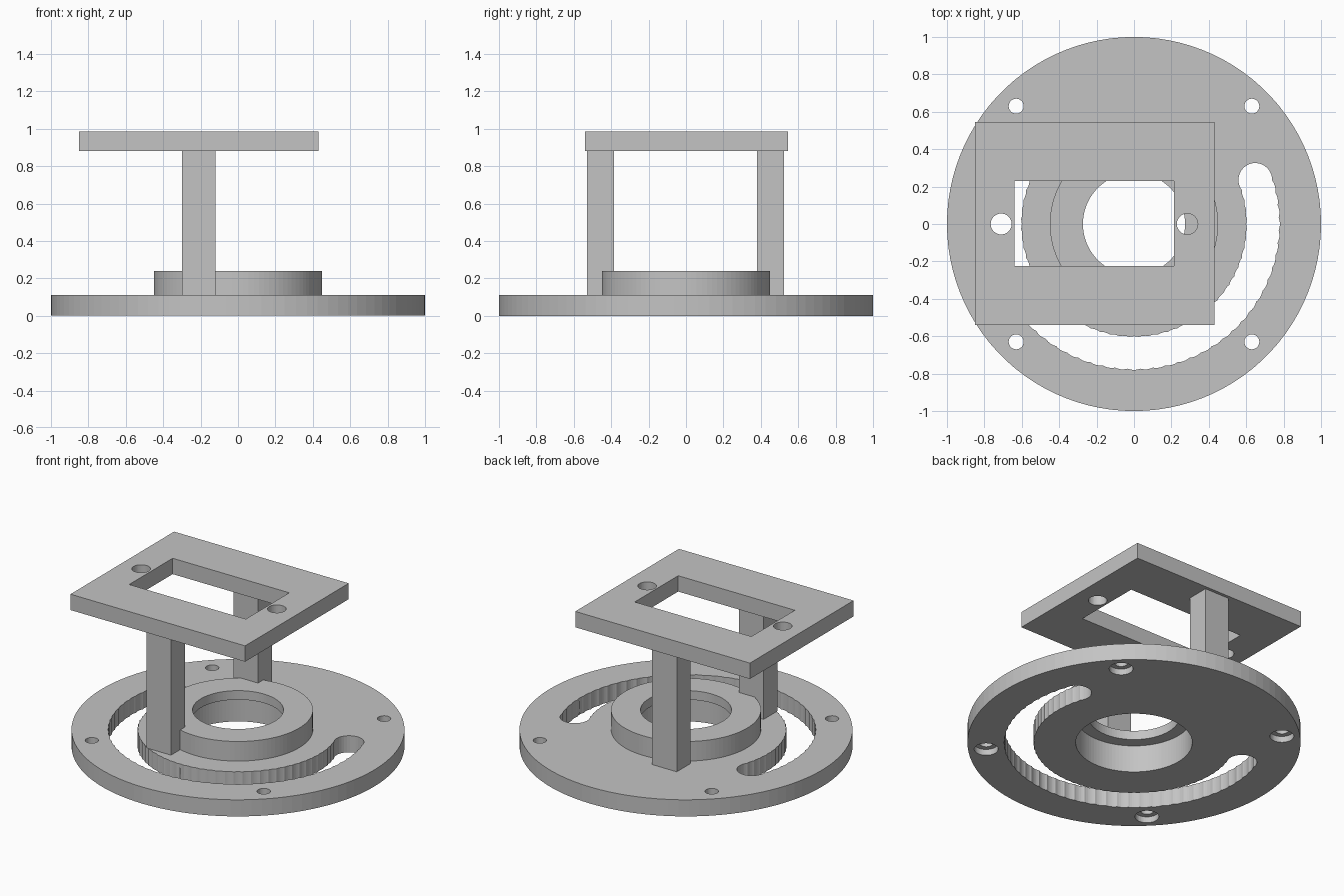
import bpy, bmesh
from math import sin, cos, pi, radians, sqrt

cube = bpy.data.objects.get("Cube")
if cube:
    bpy.data.objects.remove(cube, do_unlink=True)

GREY = (0.55, 0.55, 0.55, 1)
grey = bpy.data.materials.new("plain grey")
grey.use_nodes = True
grey.diffuse_color = GREY
grey.node_tree.nodes["Principled BSDF"].inputs["Base Color"].default_value = GREY


def add_object(name, bm):
    bmesh.ops.recalc_face_normals(bm, faces=bm.faces[:])
    mesh = bpy.data.meshes.new(name)
    bm.to_mesh(mesh)
    bm.free()
    mesh.materials.append(grey)
    obj = bpy.data.objects.new(name, mesh)
    bpy.context.collection.objects.link(obj)
    return obj


def prism(name, outline, z0, z1):
    """Extrude a flat outline from z0 up to z1."""
    bm = bmesh.new()
    face = bm.faces.new([bm.verts.new((x, y, z0)) for x, y in outline])
    top = bmesh.ops.extrude_face_region(bm, geom=[face])["geom"]
    verts = [v for v in top if isinstance(v, bmesh.types.BMVert)]
    bmesh.ops.translate(bm, verts=verts, vec=(0, 0, z1 - z0))
    return add_object(name, bm)


def box(name, x0, x1, y0, y1, z0, z1):
    return prism(name, [(x0, y0), (x1, y0), (x1, y1), (x0, y1)], z0, z1)


def cylinder(name, x, y, r, z0, z1, n=40):
    ring = [(x + r * cos(2 * pi * i / n), y + r * sin(2 * pi * i / n)) for i in range(n)]
    return prism(name, ring, z0, z1)


def lathe(name, profile, n=100):
    """Revolve a closed (radius, height) profile about the z axis."""
    bm = bmesh.new()
    rings = [[bm.verts.new((r * cos(2 * pi * i / n), r * sin(2 * pi * i / n), z))
              for r, z in profile] for i in range(n)]
    for i in range(n):
        a, b = rings[i], rings[(i + 1) % n]
        for j in range(len(profile)):
            k = (j + 1) % len(profile)
            bm.faces.new((a[j], b[j], b[k], a[k]))
    return add_object(name, bm)


def cut(target, cutters):
    """Subtract the cutters, then discard them."""
    for cutter in cutters:
        cutter.hide_render = True
        mod = target.modifiers.new("cut", "BOOLEAN")
        mod.operation = "DIFFERENCE"
        mod.solver = "EXACT"
        mod.object = cutter
    bpy.context.view_layer.update()
    graph = bpy.context.evaluated_depsgraph_get()
    mesh = bpy.data.meshes.new_from_object(target.evaluated_get(graph))
    target.modifiers.clear()
    target.data = mesh
    for cutter in cutters:
        bpy.data.objects.remove(cutter, do_unlink=True)


def slot_outline(mid, r, start, end, step):
    """Arc slot with scalloped sides, as left by a row of drilled holes."""
    outer, inner = [], []
    parts = 6
    for i in range(int((end - start) / step) * parts + 1):
        offset = (i + parts // 2) % parts - parts // 2
        d = radians(offset * step / parts)
        a = radians(start + i * step / parts)
        reach = sqrt(r * r - (mid * sin(d)) ** 2)
        for side, sign in ((outer, 1), (inner, -1)):
            rad = mid * cos(d) + sign * reach
            side.append((rad * cos(a), rad * sin(a)))

    def cap(angle, first):
        cx, cy = mid * cos(radians(angle)), mid * sin(radians(angle))
        turns = [radians(angle + first + 180 * t / 16) for t in range(1, 16)]
        return [(cx + r * cos(t), cy + r * sin(t)) for t in turns]

    return outer + cap(end, 0) + inner[::-1] + cap(start, 180)


# Round base with raised hub and stepped bore
base = lathe("base_flange", [(0.35, 0), (1, 0), (1, 0.11), (0.45, 0.11),
                             (0.45, 0.24), (0.273, 0.24), (0.273, 0.18), (0.35, 0.18)])

# Curved slot and four counterbored screw holes
cutters = [prism("slot_cutter", slot_outline(0.69, 0.09, 160, 380, 5), -0.1, 0.2)]
for x in (-0.63, 0.63):
    for y in (-0.63, 0.63):
        cutters.append(cylinder("screw_cutter", x, y, 0.04, -0.1, 0.2))
        cutters.append(cylinder("head_cutter", x, y, 0.072, -0.1, 0.04))
cut(base, cutters)

# Two square posts
box("front_post", -0.3, -0.12, -0.53, -0.385, 0.11, 0.88)
box("back_post", -0.3, -0.12, 0.38, 0.525, 0.11, 0.88)

# Top mounting plate with window and two holes
plate = box("top_plate", -0.85, 0.43, -0.54, 0.545, 0.88, 0.985)
cut(plate, [box("window_cutter", -0.64, 0.215, -0.225, 0.23, 0.8, 1.1),
            cylinder("left_hole_cutter", 0.285, 0, 0.056, 0.8, 1.1),
            cylinder("right_hole_cutter", -0.71, 0, 0.056, 0.8, 1.1)])
